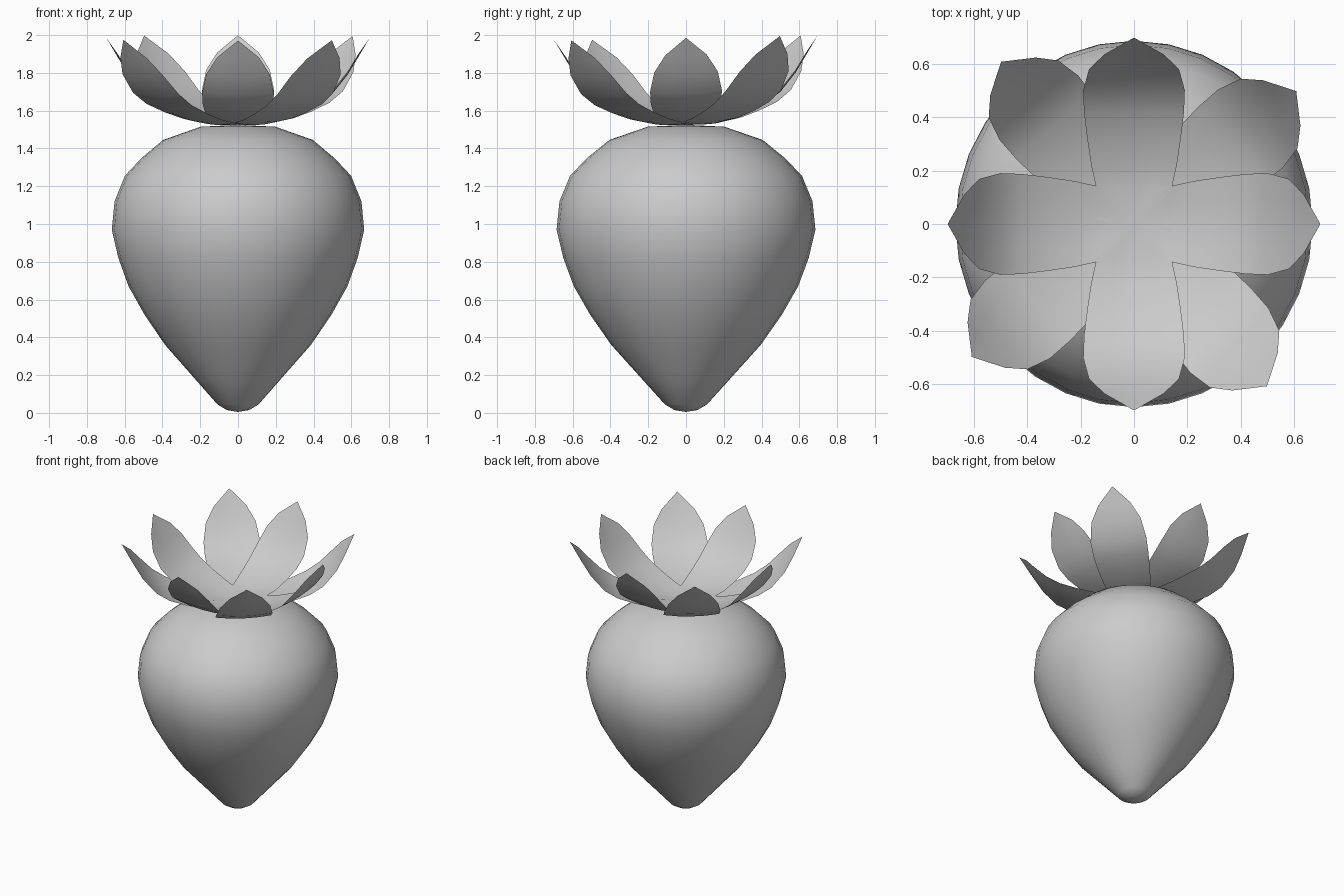
import bpy
import math
from mathutils import Matrix, Vector

cube = bpy.data.objects.get("Cube")
if cube:
    bpy.data.objects.remove(cube, do_unlink=True)

grey = bpy.data.materials.new("plain grey")
grey.use_nodes = True
colour = (0.6, 0.6, 0.6, 1)
grey.diffuse_color = colour
grey.node_tree.nodes["Principled BSDF"].inputs["Base Color"].default_value = colour


def add_object(name, verts, faces):
    mesh = bpy.data.meshes.new(name)
    mesh.from_pydata(verts, [], faces)
    mesh.materials.append(grey)
    mesh.shade_smooth()
    obj = bpy.data.objects.new(name, mesh)
    bpy.context.collection.objects.link(obj)
    return obj


# Fruit body: a turned profile (radius, height), closed by a pole at each end
SIDES = 32
profile = [(0.06, 0.015), (0.11, 0.045), (0.23, 0.18), (0.39, 0.36), (0.5, 0.52),
           (0.585, 0.67), (0.64, 0.82), (0.675, 0.97), (0.66, 1.12), (0.605, 1.255),
           (0.515, 1.35), (0.4, 1.445), (0.2, 1.515)]
verts, faces = [], []
for r, z in profile:
    for i in range(SIDES):
        a = math.tau * i / SIDES
        verts.append((0.99 * r * math.cos(a), 1.015 * r * math.sin(a), z))
for k in range(len(profile) - 1):
    for i in range(SIDES):
        j = (i + 1) % SIDES
        low, high = k * SIDES, (k + 1) * SIDES
        faces.append((low + i, low + j, high + j, high + i))
bottom, top = len(verts), len(verts) + 1
verts += [(0, 0, 0.005), (0, 0, 1.525)]
last = (len(profile) - 1) * SIDES
for i in range(SIDES):
    j = (i + 1) % SIDES
    faces.append((bottom, j, i))
    faces.append((top, last + i, last + j))
add_object("fruit_body", verts, faces)

# Leaf cross-rows: distance from the stem, half width, height
rows = [(0.13, 0.14, 1.532), (0.22, 0.16, 1.55), (0.32, 0.175, 1.585), (0.42, 0.187, 1.63),
        (0.5, 0.19, 1.69), (0.58, 0.168, 1.79), (0.635, 0.11, 1.88)]
ACROSS = (-1, -0.5, 0, 0.5, 1)


def add_leaf(name, angle, stretch, drop):
    n = len(ACROSS)
    pts = [(r * stretch, w * t, z - drop + 0.015 * t * t) for r, w, z in rows for t in ACROSS]
    quads = [(k * n + i, (k + 1) * n + i, (k + 1) * n + i + 1, k * n + i + 1)
             for k in range(len(rows) - 1) for i in range(n - 1)]
    root, tip = len(pts), len(pts) + 1
    pts += [(0, 0, 1.53 - drop), (0.697 * stretch, 0, 1.985)]
    end = (len(rows) - 1) * n
    for i in range(n - 1):
        quads.append((root, i, i + 1))
        quads.append((end + i, tip, end + i + 1))
    turn = Matrix.Rotation(angle, 3, "Z")
    pts = [turn @ Vector(p) for p in pts]
    # The crown leans slightly, rising toward the back
    pts = [(p.x, p.y, p.z + 0.02 * p.y) for p in pts]
    add_object(name, pts, quads)


# Crown: four straight leaves with four longer ones between them
for i, side in enumerate(("left", "back", "right", "front")):
    add_leaf(side + "_leaf", i * math.pi / 2, 1, 0)
for i, side in enumerate(("back_left", "back_right", "front_right", "front_left")):
    add_leaf(side + "_leaf", math.radians(39.3) + i * math.pi / 2, 1.125, 0.006)
